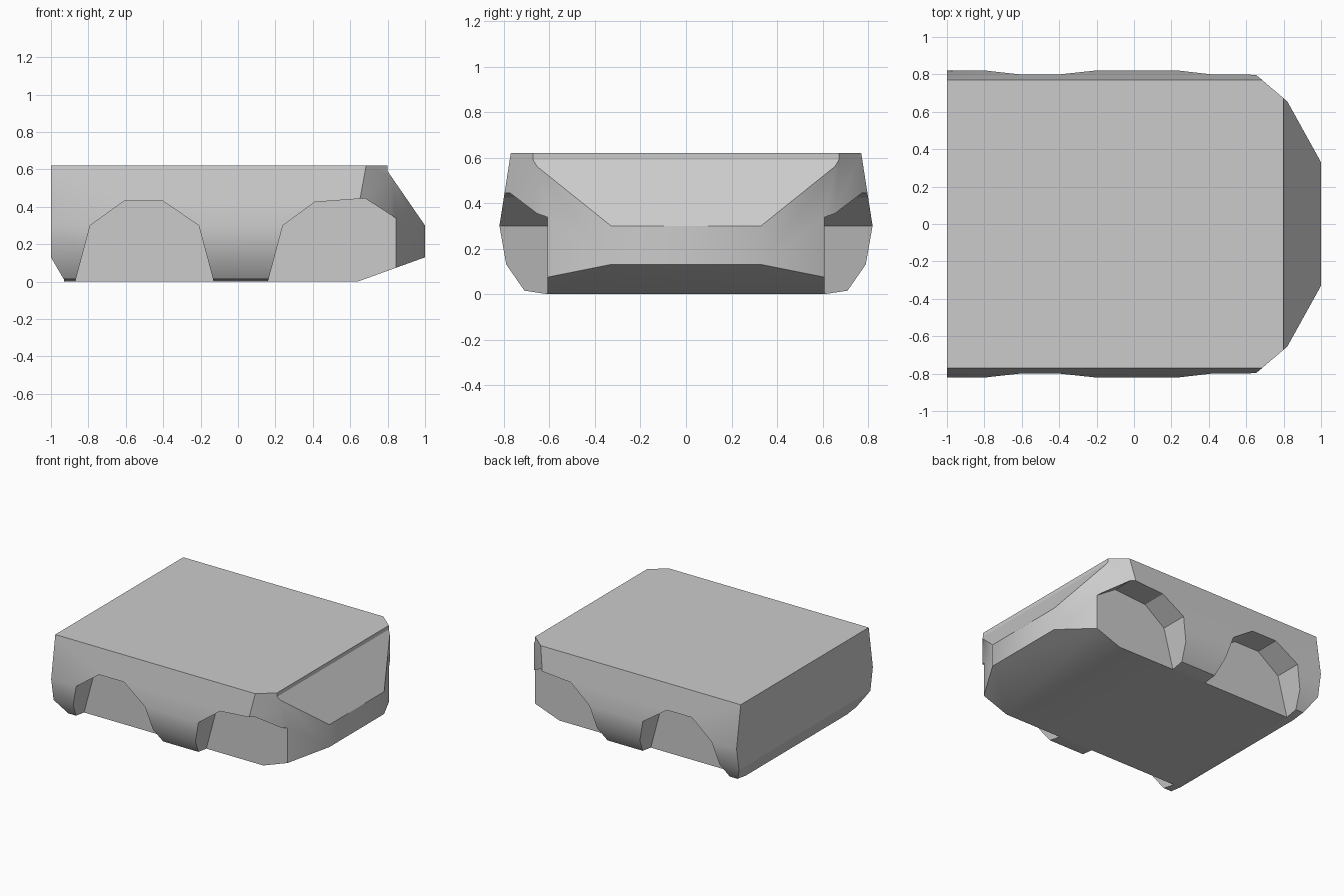
import bpy
import bmesh
from math import radians
from mathutils import Vector

cube = bpy.data.objects.get("Cube")
if cube:
    bpy.data.objects.remove(cube)

paint = bpy.data.materials.new("light grey paint")
paint.use_nodes = True
grey = (0.6, 0.6, 0.6, 1)
paint.diffuse_color = grey
paint.node_tree.nodes["Principled BSDF"].inputs["Base Color"].default_value = grey


def prism(name, outline, axis, start, end):
    """Extrude a 2D outline along x, y or z."""
    place = {"x": lambda a, b, d: (d, a, b),
             "y": lambda a, b, d: (a, d, b),
             "z": lambda a, b, d: (a, b, d)}[axis]
    bm = bmesh.new()
    face = bm.faces.new([bm.verts.new(place(a, b, start)) for a, b in outline])
    out = bmesh.ops.extrude_face_region(bm, geom=[face])
    verts = [v for v in out["geom"] if isinstance(v, bmesh.types.BMVert)]
    bmesh.ops.translate(bm, verts=verts, vec=Vector(place(0, 0, end - start)))
    bmesh.ops.recalc_face_normals(bm, faces=bm.faces)
    mesh = bpy.data.meshes.new(name)
    bm.to_mesh(mesh)
    bm.free()
    mesh.materials.append(paint)
    obj = bpy.data.objects.new(name, mesh)
    bpy.context.collection.objects.link(obj)
    return obj


def carve(target, cutter, operation):
    """Apply a boolean and discard the cutter."""
    mod = target.modifiers.new("carve", "BOOLEAN")
    mod.object = cutter
    mod.operation = operation
    mod.solver = "EXACT"
    bpy.context.view_layer.objects.active = target
    bpy.ops.object.modifier_apply(modifier=mod.name)
    bpy.data.objects.remove(cutter)


def mirrored(half):
    return half + [(-a, b) for a, b in reversed(half)]


# Body: rounded cross-section running the full length
section = mirrored([(0.61, 0), (0.71, 0.015), (0.79, 0.13),
                    (0.82, 0.30), (0.77, 0.62)])
body = prism("vehicle_body", section, "x", -1.2, 1.2)

# Side profile: sloped windscreen, raised chin and tucked rear sill
profile = [(-1, 0.13), (-0.93, 0.01), (-0.92, -0.1), (0.363, -0.1), (1, 0.13),
           (1, 0.30), (0.80, 0.59), (0.80, 0.8), (-1, 0.8)]
carve(body, prism("side_profile", profile, "y", -1, 1), "INTERSECT")

# Plan: tapered nose
plan = [(-1.3, 1), (0.415, 1), (0.82, 0.655), (1, 0.33), (1.1, 0.15),
        (1.1, -0.15), (1, -0.33), (0.82, -0.655), (0.415, -1), (-1.3, -1)]
carve(body, prism("nose_plan", plan, "z", -0.5, 1), "INTERSECT")

# Wheel arches, the front pair open towards the nose
rear_arch = [(-0.897, -0.1), (-0.79, 0.30), (-0.61, 0.43),
             (-0.40, 0.43), (-0.21, 0.30), (-0.103, -0.1)]
front_arch = [(0.133, -0.1), (0.24, 0.30), (0.41, 0.425), (0.68, 0.445),
              (0.85, 0.335), (1.2, 0.11), (1.2, -0.1)]
for side in (-1, 1):
    for arch in (rear_arch, front_arch):
        carve(body, prism("arch", arch, "y", side * 0.609, side * 1.2), "DIFFERENCE")

# Smooth the soft bends, keep the hard creases
bpy.ops.object.select_all(action="DESELECT")
body.select_set(True)
bpy.context.view_layer.objects.active = body
bpy.ops.object.shade_smooth_by_angle(angle=radians(30))
